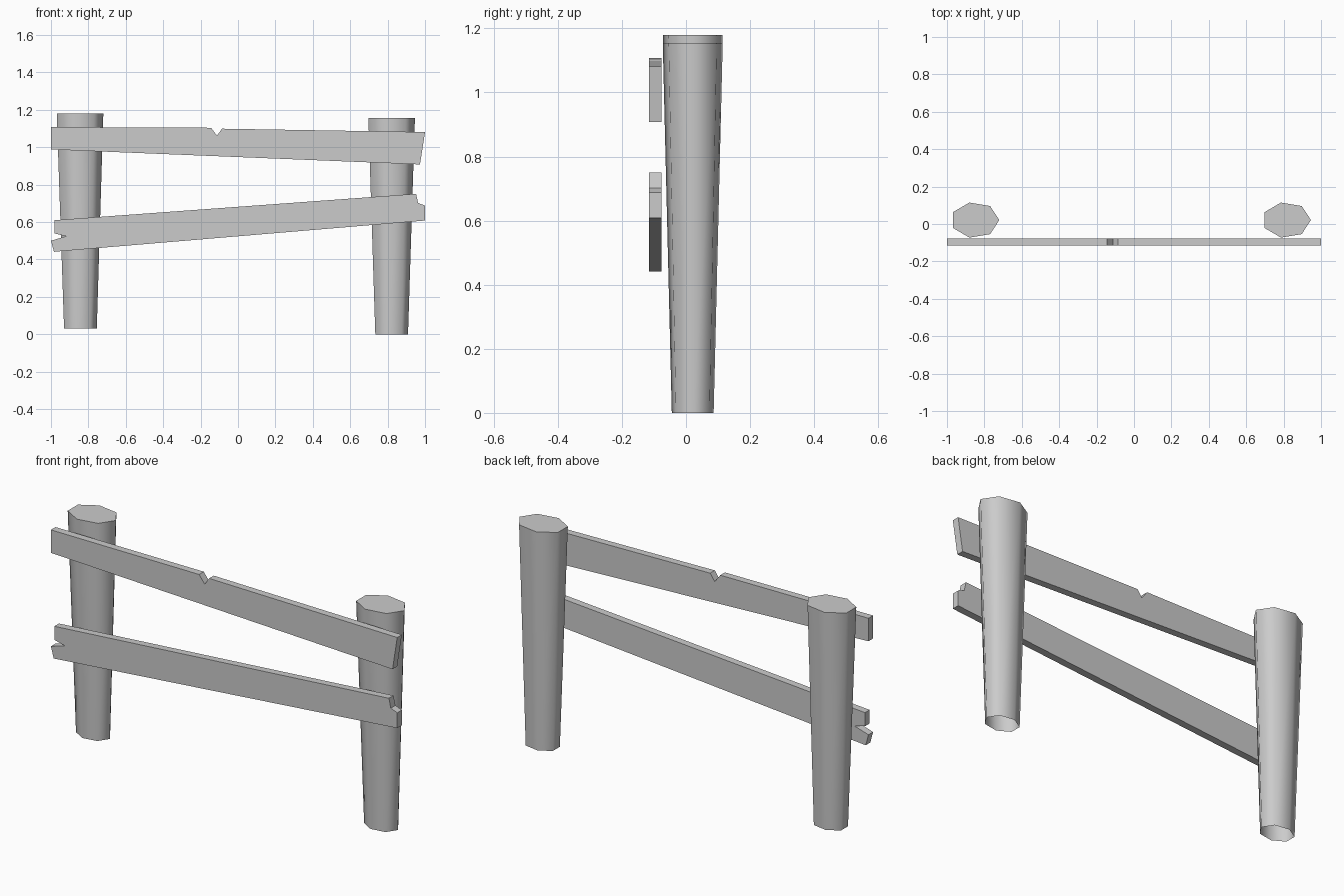
import bpy, bmesh
from math import cos, sin, pi, radians

if "Cube" in bpy.data.objects:
    bpy.data.objects.remove(bpy.data.objects["Cube"], do_unlink=True)

grey = bpy.data.materials.new("plain_grey")
grey.use_nodes = True
grey.diffuse_color = (0.6, 0.6, 0.6, 1)
grey.node_tree.nodes["Principled BSDF"].inputs["Base Color"].default_value = (0.6, 0.6, 0.6, 1)


def finish(name, bm):
    bmesh.ops.recalc_face_normals(bm, faces=bm.faces)
    mesh = bpy.data.meshes.new(name)
    bm.to_mesh(mesh)
    bm.free()
    mesh.materials.append(grey)
    obj = bpy.data.objects.new(name, mesh)
    bpy.context.collection.objects.link(obj)
    return obj


def post(name, x_bottom, x_top, z_bottom, z_top):
    """Seven-sided oval post, wider at the top, open underneath."""
    bm = bmesh.new()
    sides = 7

    def ring(x, z, rx, ry):
        return [bm.verts.new((x + rx * cos(2 * pi * i / sides),
                              0.021 + ry * sin(2 * pi * i / sides), z))
                for i in range(sides)]

    low = ring(x_bottom, z_bottom, 0.092, 0.067)
    high = ring(x_top, z_top, 0.131, 0.096)
    for i in range(sides):
        j = (i + 1) % sides
        bm.faces.new((low[i], low[j], high[j], high[i]))
    bm.faces.new(high)
    obj = finish(name, bm)
    bpy.ops.object.select_all(action='DESELECT')
    obj.select_set(True)
    bpy.context.view_layer.objects.active = obj
    bpy.ops.object.shade_smooth_by_angle(angle=radians(75))


def plank(name, outline, y_front=-0.115, thickness=0.038):
    """Flat board: an outline in x and z, extruded backwards."""
    bm = bmesh.new()
    face = bm.faces.new([bm.verts.new((x, y_front, z)) for x, z in outline])
    result = bmesh.ops.extrude_face_region(bm, geom=[face], use_keep_orig=True)
    moved = [v for v in result["geom"] if isinstance(v, bmesh.types.BMVert)]
    bmesh.ops.translate(bm, verts=moved, vec=(0, thickness, 0))
    finish(name, bm)


# Posts
post("right_post", -0.847, -0.851, 0.03, 1.18)
post("left_post", 0.817, 0.815, 0.0, 1.155)

# Upper board with a notch in its top edge
plank("upper_plank", [(-1, 0.988), (0.973, 0.908), (1, 1.081), (-0.086, 1.099),
                      (-0.112, 1.062), (-0.144, 1.104), (-1, 1.108)])

# Lower board with a split end and a chipped corner
plank("lower_plank", [(-0.984, 0.441), (1, 0.608), (1, 0.688), (0.963, 0.702),
                      (0.952, 0.751), (-0.98, 0.61), (-0.98, 0.539),
                      (-0.92, 0.524), (-1, 0.5)])
